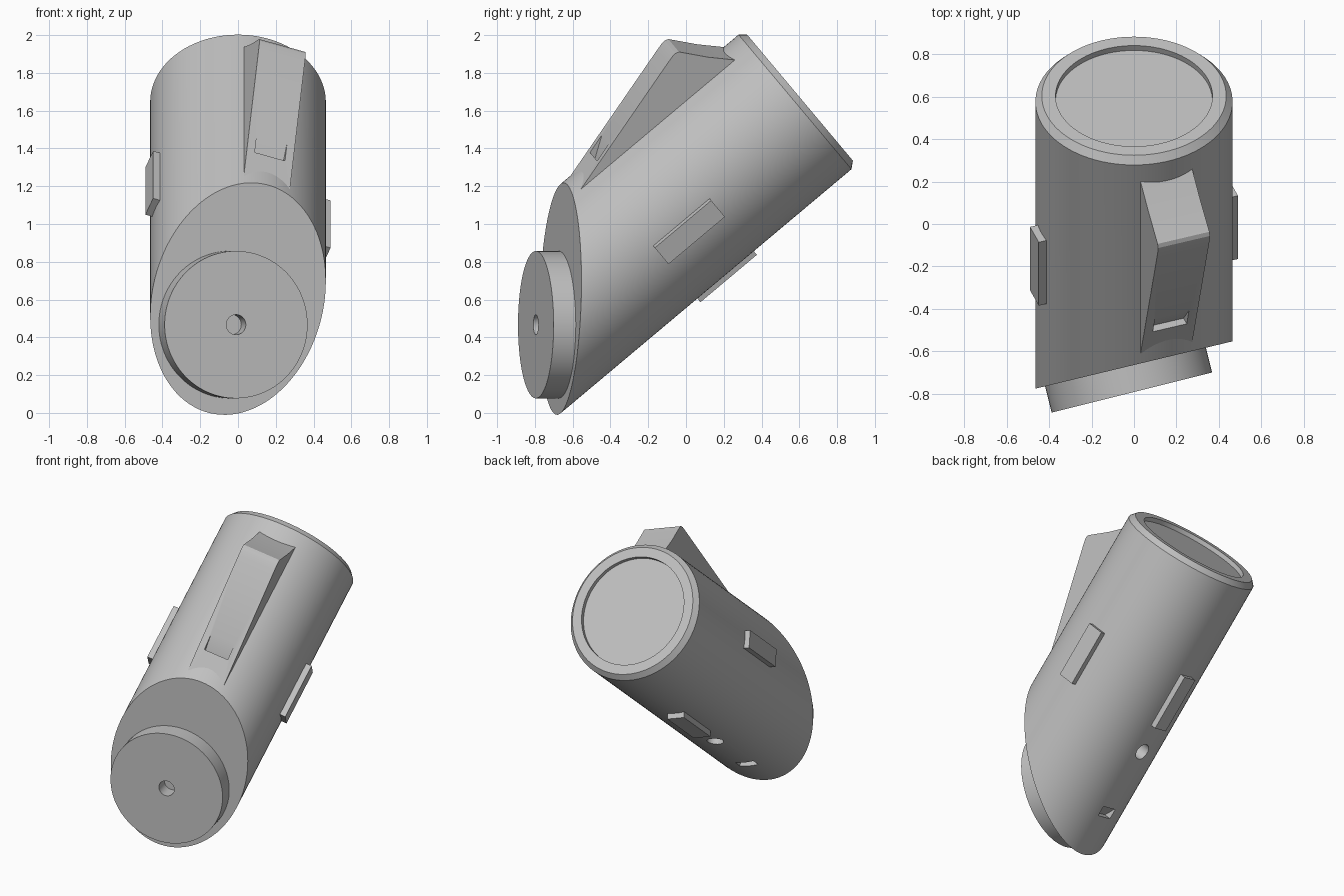
import bpy, bmesh, math
from mathutils import Matrix, Vector

if "Cube" in bpy.data.objects:
    bpy.data.objects.remove(bpy.data.objects["Cube"])

GREY = (0.53, 0.53, 0.53, 1)
grey = bpy.data.materials.new("light grey")
grey.use_nodes = True
grey.diffuse_color = GREY
grey.node_tree.nodes["Principled BSDF"].inputs["Base Color"].default_value = GREY

# Body frame: local z runs along the tilted axis, local -y is the upper side
BODY = Matrix.Translation((0, -0.572, 0.682)) @ Matrix.Rotation(math.radians(-50), 4, 'X')


def around(degrees):
    """Body frame turned about its axis; 0 is the upper side."""
    return BODY @ Matrix.Rotation(math.radians(degrees), 4, 'Z')


def finish(name, bm, frame):
    bmesh.ops.transform(bm, matrix=frame, verts=bm.verts)
    bmesh.ops.recalc_face_normals(bm, faces=bm.faces)
    mesh = bpy.data.meshes.new(name)
    bm.to_mesh(mesh)
    bm.free()
    ob = bpy.data.objects.new(name, mesh)
    bpy.context.collection.objects.link(ob)
    mesh.materials.append(grey)
    return ob


def lathe(profile, steps):
    """Spin (radius, height) points about z; both ends lie on the axis."""
    bm = bmesh.new()
    verts = [bm.verts.new((r, 0, h)) for r, h in profile]
    edges = [bm.edges.new(pair) for pair in zip(verts, verts[1:])]
    bmesh.ops.spin(bm, geom=verts + edges, cent=(0, 0, 0), axis=(0, 0, 1),
                   angle=math.tau, steps=steps, use_duplicate=False)
    bmesh.ops.remove_doubles(bm, verts=bm.verts, dist=0.0005)
    return bm


def extrude(profile, half_width):
    """Prism from (along axis, outwards) points, centred across its width."""
    bm = bmesh.new()
    face = bm.faces.new([bm.verts.new((-half_width, -r, s)) for s, r in profile])
    moved = bmesh.ops.extrude_face_region(bm, geom=[face])["geom"]
    bmesh.ops.translate(bm, vec=(2 * half_width, 0, 0),
                        verts=[v for v in moved if isinstance(v, bmesh.types.BMVert)])
    return bm


def cut(targets, cutter):
    cutter.hide_render = True
    for ob in targets:
        mod = ob.modifiers.new("cut", 'BOOLEAN')
        mod.operation, mod.solver, mod.object = 'DIFFERENCE', 'EXACT', cutter
        bpy.context.view_layer.objects.active = ob
        bpy.ops.object.modifier_apply(modifier=mod.name)
    bpy.data.objects.remove(cutter)


# Main barrel with chamfered rim and recessed end, sliced by an upright plane
bm = lathe([(0, -1.2), (0.465, -1.2), (0.465, 1.5), (0.435, 1.535), (0.37, 1.535),
            (0.37, 1.505), (0, 1.505)], 96)
slant = Vector((math.sin(math.radians(13.5)), -math.cos(math.radians(13.5)), 0))
to_local = BODY.inverted()
result = bmesh.ops.bisect_plane(
    bm, geom=bm.verts[:] + bm.edges[:] + bm.faces[:],
    plane_co=to_local @ Vector((0, -0.665, 0)),
    plane_no=to_local.to_3x3() @ slant, clear_outer=True)
bmesh.ops.edgeloop_fill(
    bm, edges=[e for e in result["geom_cut"] if isinstance(e, bmesh.types.BMEdge)])
barrel = finish("barrel", bm, BODY)

# Round front disc with a centre hole
disc_frame = (Matrix.Translation((-0.01, -0.795, 0.467))
              @ Matrix.Rotation(math.radians(14), 4, 'Z')
              @ Matrix.Rotation(math.radians(90), 4, 'X'))
disc = finish("front_disc", lathe([(0, -0.15), (0.39, -0.15), (0.39, 0), (0.053, 0),
                                   (0.053, -0.1), (0, -0.1)], 96), disc_frame)

# Wedge-shaped fin on the upper side
fin = finish("fin", extrude([(0.3, 0.38), (0.3, 0.436), (1.12, 0.677), (1.16, 0.688),
                             (1.18, 0.69), (1.2, 0.683), (1.3, 0.555), (1.4, 0.445),
                             (1.4, 0.38)], 0.13), around(20))

# Three pads spaced around the barrel
pads = [finish(name, extrude([(0.435, 0.42), (0.435, 0.5), (0.825, 0.5), (0.825, 0.42)],
                             0.06), around(angle))
        for name, angle in (("left_pad", 110), ("lower_pad", 200), ("right_pad", 290))]

# Sloping notch in the fin
notch = extrude([(0.605, 0.526), (0.497, 0.45), (0.497, 0.6), (0.605, 0.6)], 0.085)
cut([fin, barrel], finish("fin_notch_cutter", notch, around(20)))

# Small slot and round hole on the underside
slot = extrude([(-0.185, 0.455), (-0.255, 0.41), (-0.255, 0.6), (-0.185, 0.6)], 0.065)
cut([barrel], finish("slot_cutter", slot, around(200)))
hole_frame = (around(200) @ Matrix.Translation((0, -0.5, 0.245))
              @ Matrix.Rotation(math.radians(90), 4, 'X'))
hole = lathe([(0, -0.15), (0.055, -0.15), (0.055, 0.1), (0, 0.1)], 32)
cut([barrel], finish("hole_cutter", hole, hole_frame))

# Smooth round surfaces, sharp edges kept
bpy.ops.object.select_all(action='DESELECT')
for ob in [barrel, disc, fin] + pads:
    ob.select_set(True)
bpy.context.view_layer.objects.active = barrel
bpy.ops.object.shade_smooth_by_angle(angle=math.radians(25))
